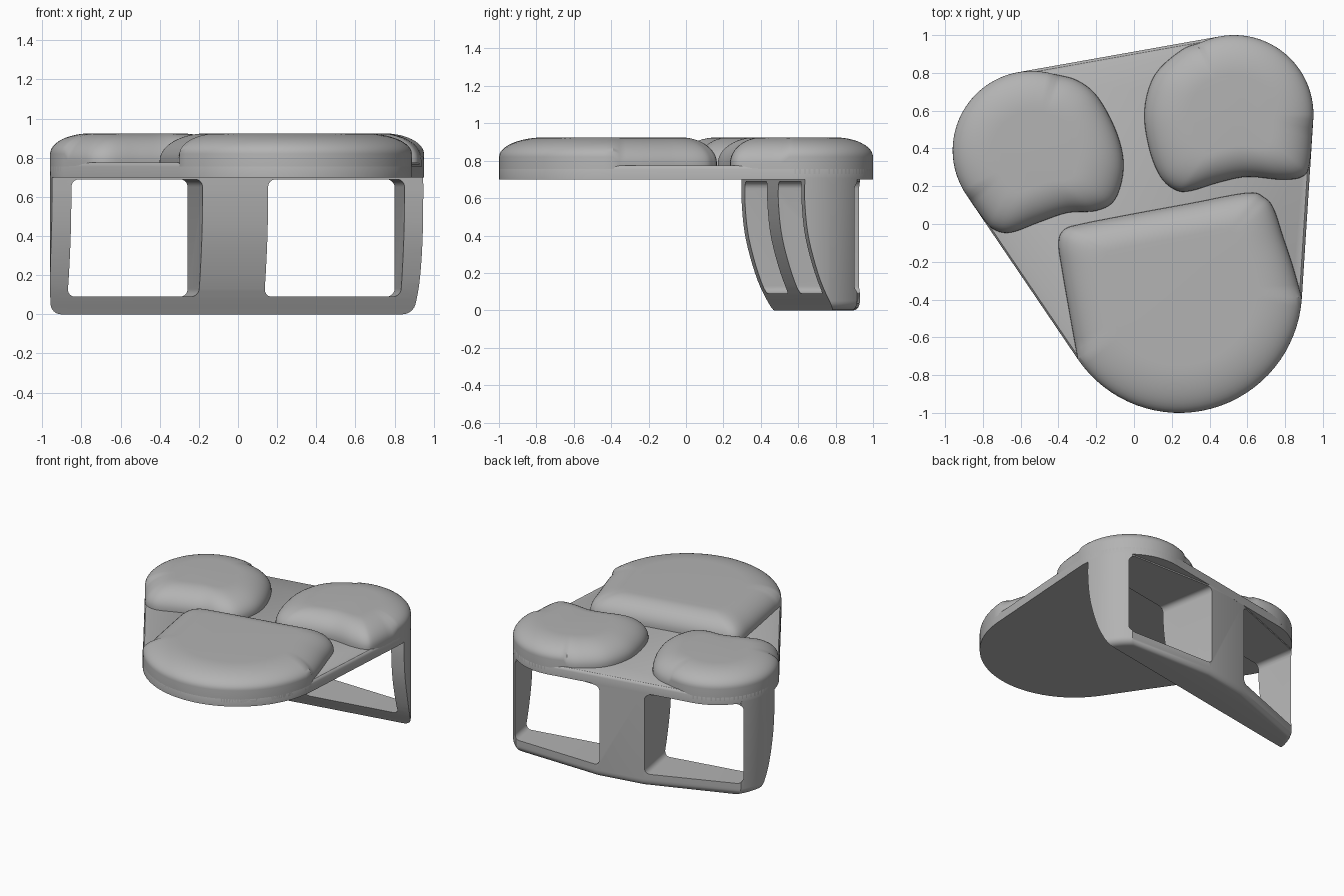
import bpy, bmesh
from math import sin, cos, pi, radians, atan
from mathutils import Vector

if "Cube" in bpy.data.objects:
    bpy.data.objects.remove(bpy.data.objects["Cube"])

grey = bpy.data.materials.new("plain grey")
grey.use_nodes = True
colour = (0.45, 0.45, 0.45, 1)
grey.diffuse_color = colour
grey.node_tree.nodes["Principled BSDF"].inputs["Base Color"].default_value = colour

# Three lobes: centre and radius
LEFT = (Vector((-0.54, 0.39)), 0.42)
RIGHT = (Vector((0.53, 0.58)), 0.42)
FRONT = (Vector((0.24, -0.35)), 0.65)
TILT = atan(0.178)
U = Vector((cos(TILT), sin(TILT), 0))     # along the support wall
V = Vector((-sin(TILT), cos(TILT), 0))    # through the support wall
Z = Vector((0, 0, 1))


def arc(lobe, start, end, n=32):
    c, r = lobe
    angles = [radians(start + (end - start) * i / n) for i in range(n + 1)]
    return [c + r * Vector((cos(a), sin(a))) for a in angles]


def spline(points, steps=5):
    """Smooth curve through the points, without both end points."""
    p = [Vector(q) for q in points]
    p = [p[0] * 2 - p[1]] + p + [p[-1] * 2 - p[-2]]
    out = []
    for a, b, c, d in zip(p, p[1:], p[2:], p[3:]):
        for k in range(steps):
            t = k / steps
            out.append(0.5 * (2 * b + (c - a) * t + (2 * a - 5 * b + 4 * c - d) * t**2
                              + (3 * b - a - 3 * c + d) * t**3))
    return out[1:]


def loft(name, rings):
    """Closed solid through a stack of equal rings."""
    bm = bmesh.new()
    rows = [[bm.verts.new(p) for p in ring] for ring in rings]
    for low, high in zip(rows, rows[1:]):
        for i in range(len(low)):
            j = (i + 1) % len(low)
            bm.faces.new((low[i], low[j], high[j], high[i]))
    bm.faces.new(rows[0][::-1])
    bm.faces.new(rows[-1])
    bmesh.ops.recalc_face_normals(bm, faces=bm.faces)
    mesh = bpy.data.meshes.new(name)
    bm.to_mesh(mesh)
    bm.free()
    mesh.materials.append(grey)
    obj = bpy.data.objects.new(name, mesh)
    bpy.context.collection.objects.link(obj)
    return obj


def activate(obj):
    bpy.ops.object.select_all(action="DESELECT")
    obj.select_set(True)
    bpy.context.view_layer.objects.active = obj


def cut(obj, cutter, operation):
    mod = obj.modifiers.new("cut", "BOOLEAN")
    mod.object, mod.operation, mod.solver = cutter, operation, "EXACT"
    activate(obj)
    bpy.ops.object.modifier_apply(modifier=mod.name)
    bpy.data.objects.remove(cutter)


def smooth(obj):
    activate(obj)
    bpy.ops.object.shade_smooth_by_angle(angle=radians(35))


# Base plate: hull of the three lobes with a softened top rim
hull = arc(RIGHT, -3.6, 100.1) + arc(LEFT, 100.1, 214.1) + arc(FRONT, 214.1, 356.4)
plate = [[(p * s).to_3d() + Z * z for p in hull]
         for s, z in ((1, 0.70), (1, 0.755), (0.995, 0.768), (0.985, 0.775))]
smooth(loft("base_plate", plate))


# Cushion pads: outer edge follows the plate, inner edge is free
def pad(name, lobe, start, end, inner, width):
    outer = arc(lobe, start, end)
    free = spline([outer[-1]] + inner + [outer[0]])
    shoulder = [0.82] * len(outer) + [0.785] * len(free)
    outline, centre, steps, top = outer + free, lobe[0], 12, 0.925
    rings = [[p.to_3d() + Z * 0.73 for p in outline]]
    for k in range(steps + 1):
        a = pi / 2 * k / steps
        s = 1 - width * (1 - cos(a))
        rings.append([(centre + (p - centre) * s).to_3d() + Z * (h + (top - h) * sin(a))
                      for p, h in zip(outline, shoulder)])
    smooth(loft(name, rings))


pad("back_right_pad", LEFT, 75, 214.1,
    [(-0.80, 0.03), (-0.74, -0.03), (-0.65, -0.045), (-0.5, 0.01), (-0.35, 0.06),
     (-0.2, 0.07), (-0.1, 0.13), (-0.055, 0.3), (-0.09, 0.48), (-0.19, 0.67),
     (-0.3, 0.76)], 0.5)
pad("back_left_pad", RIGHT, -3.6, 115,
    [(0.25, 0.92), (0.11, 0.79), (0.055, 0.6), (0.08, 0.4), (0.14, 0.25),
     (0.22, 0.18), (0.3, 0.175), (0.45, 0.22), (0.6, 0.25), (0.78, 0.235),
     (0.89, 0.25), (0.93, 0.32)], 0.5)
pad("front_pad", FRONT, 214.1, 356.4,
    [(0.84, -0.22), (0.79, -0.07), (0.74, 0.08), (0.69, 0.14), (0.6, 0.165),
     (0.3, 0.11), (0, 0.055), (-0.28, 0), (-0.37, -0.03), (-0.4, -0.1),
     (-0.38, -0.25), (-0.34, -0.48)], 0.38)

# Support wall: rear outline with straight spans and a rounded bottom rim
rear = arc(RIGHT, -3.6, 53) + [Vector((0.1, 0.93)), Vector((-0.25, 0.868))] \
    + arc(LEFT, 147, 200)
mid = Vector((0, 0.6))
rim = 0.05
rings = []
for k in range(7):
    a = pi / 2 * k / 6
    inset = 1 - sin(a)
    sx, sy = 1 - 0.053 * inset, 1 - 0.1 * inset
    rings.append([Vector(((p.x - mid.x) * sx, mid.y + (p.y - mid.y) * sy,
                          rim * (1 - cos(a)))) for p in rear])
rings.append([p.to_3d() + Z * 0.71 for p in rear])
wall = loft("support_wall", rings)

# Curved front face of the wall
face = [(0.46, 0.8)] + [tuple(p) for p in spline(
    [(0.46, 0.72), (0.46, 0.57), (0.482, 0.38), (0.545, 0.16), (0.622, 0), (0.67, -0.1)])]
profile = face + [(1.5, -0.1), (1.5, 0.8)]
cut(wall, loft("face_cutter", [[U * u + V * v + Z * z for v, z in profile]
                               for u in (-1.5, 1.5)]), "INTERSECT")

# Two rounded windows through the wall
for u0, u1 in ((-0.783, -0.102), (0.238, 0.946)):
    r, z0, z1 = 0.04, 0.09, 0.69
    corners = ((u1 - r, z1 - r, 0), (u0 + r, z1 - r, 90),
               (u0 + r, z0 + r, 180), (u1 - r, z0 + r, 270))
    frame = [p for u, z, a in corners for p in arc((Vector((u, z)), r), a, a + 90, 6)]
    cut(wall, loft("window_cutter", [[U * p.x + V * v + Z * p.y for p in frame]
                                     for v in (0, 1.6)]), "DIFFERENCE")
smooth(wall)
